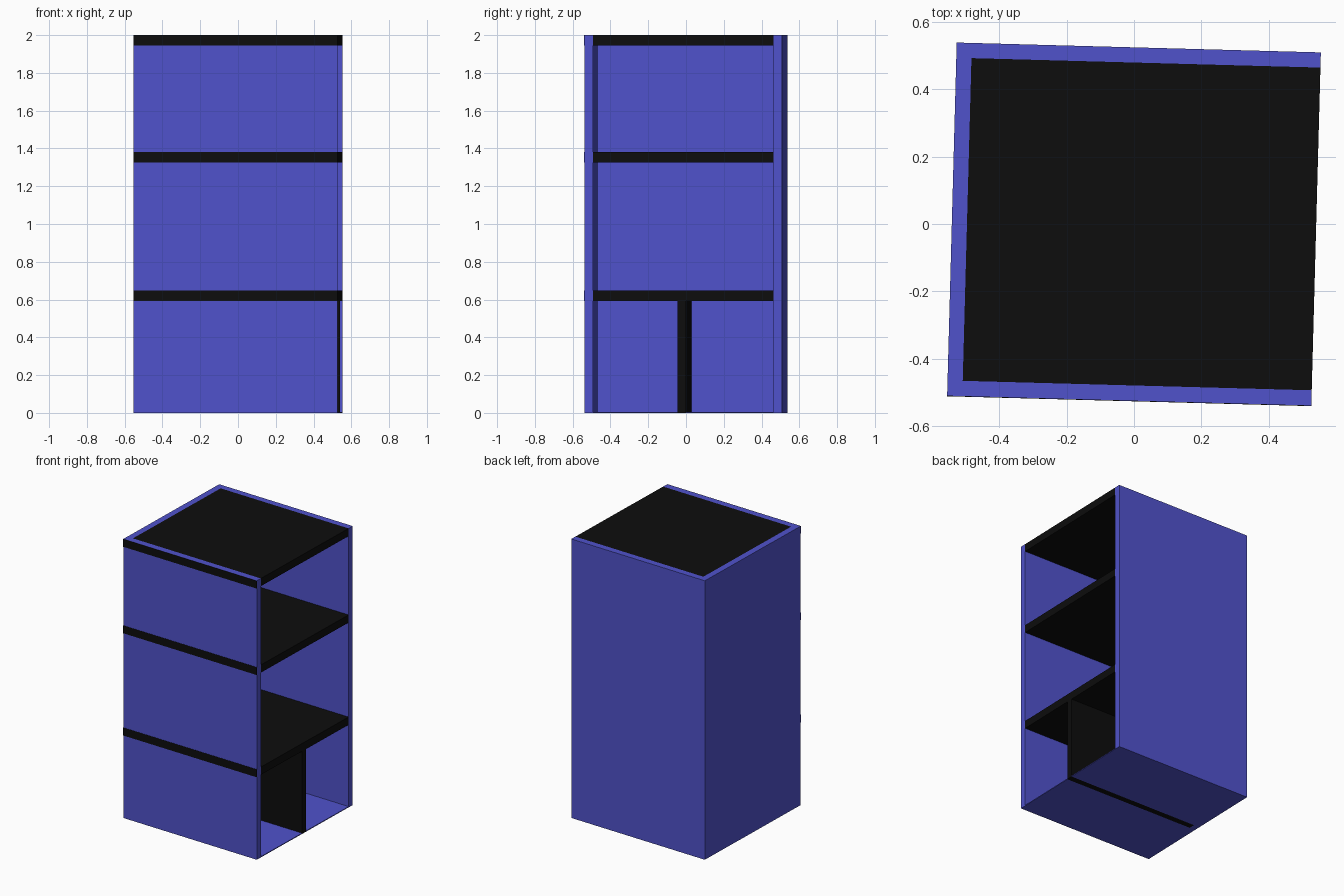
import bpy, bmesh, math
from mathutils import Matrix

if "Cube" in bpy.data.objects:
    bpy.data.objects.remove(bpy.data.objects["Cube"])

# Open-sided cabinet, turned slightly about the vertical axis
W, D, H = 0.54, 0.5235, 2.0      # half width, half depth, height
T = 0.045                        # wall thickness
TURN = Matrix.Rotation(math.radians(-1.55), 4, 'Z')


def material(name, colour):
    m = bpy.data.materials.new(name)
    m.diffuse_color = (*colour, 1)
    m.use_nodes = True
    m.node_tree.nodes["Principled BSDF"].inputs["Base Color"].default_value = m.diffuse_color
    return m


blue = material("blue_paint", (0.08, 0.085, 0.6))
black = material("black_paint", (0.004, 0.004, 0.004))


def box(name, x, y, z, mat):
    """Box from (min, max) ranges, with the turn baked in."""
    bm = bmesh.new()
    bmesh.ops.create_cube(bm, size=1)
    size = Matrix.Diagonal((x[1] - x[0], y[1] - y[0], z[1] - z[0], 1))
    move = Matrix.Translation((sum(x) / 2, sum(y) / 2, sum(z) / 2))
    bm.transform(TURN @ move @ size)
    me = bpy.data.meshes.new(name)
    bm.to_mesh(me)
    bm.free()
    me.materials.append(mat)
    ob = bpy.data.objects.new(name, me)
    bpy.context.collection.objects.link(ob)
    return ob


# Walls on three sides; the +x side is open
box("front_wall", (-W, W), (-D, -D + T), (0, H), blue)
box("back_wall", (-W, W), (D - T, D), (0, H), blue)
box("left_wall", (-W, -W + T), (-D + T, D - T), (0, H), blue)

# Thin floor, split around the divider
DIV = (-0.03, 0.015)
box("floor_front", (-W + T, W), (-D + T, DIV[0]), (0, 0.006), blue)
box("floor_back", (-W + T, W), (DIV[1], D - T), (0, 0.006), blue)

# Shelves, each with a matching stripe on the front wall
shelves = {"lower": (0.592, 0.648), "middle": (1.325, 1.38), "top": (1.945, H)}
for label, z in shelves.items():
    box(label + "_shelf", (-W + T, W), (-D + T, D - T), z, black)
    box(label + "_front_stripe", (-W, W), (-D - 0.002, -D), z, black)

# Upright divider under the lower shelf
box("divider", (-W + T, W), DIV, (0, 0.592), black)
